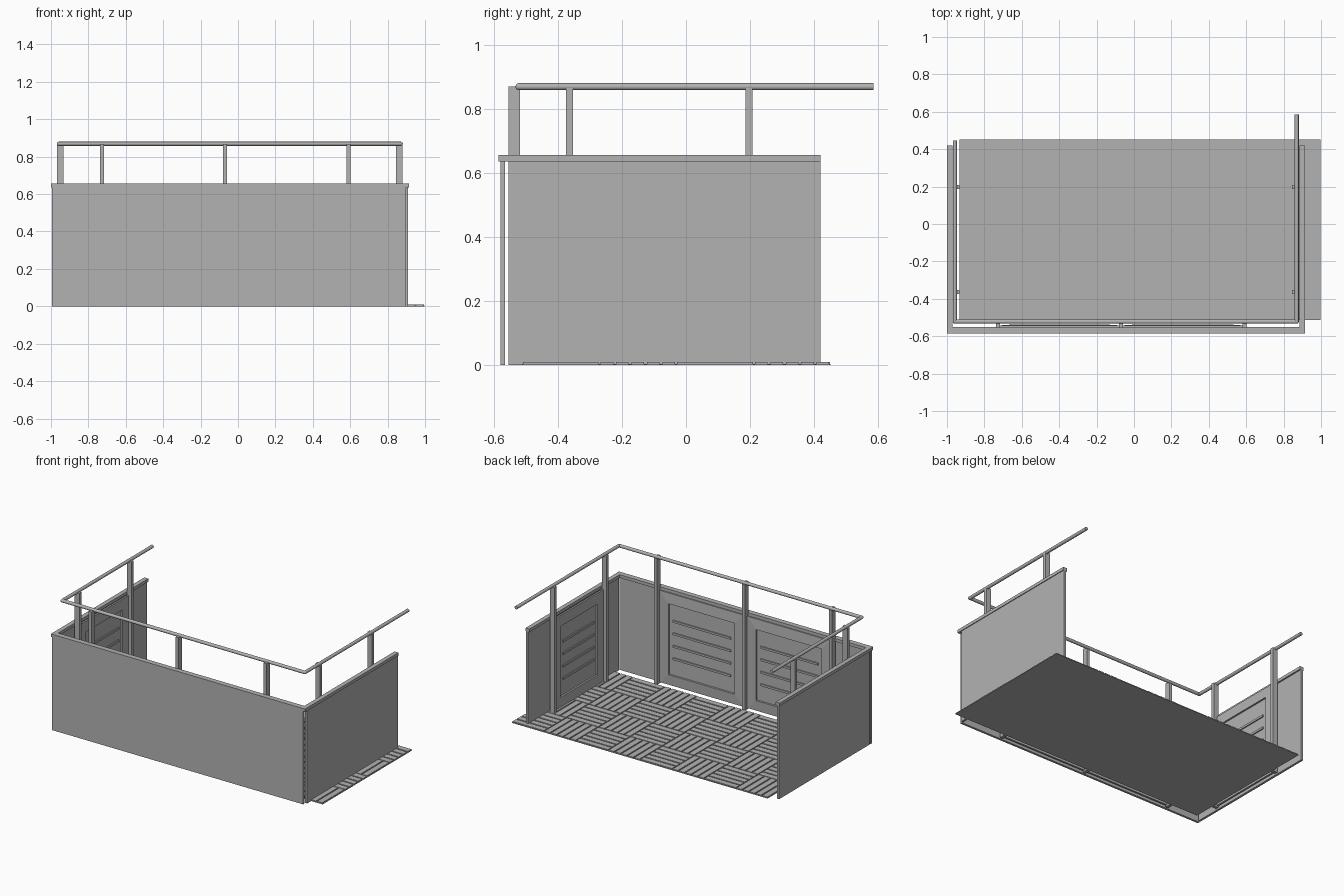
import bpy, bmesh
from mathutils import Vector, Matrix

cube = bpy.data.objects.get("Cube")
if cube:
    bpy.data.objects.remove(cube, do_unlink=True)

grey = bpy.data.materials.new("plain_grey")
grey.use_nodes = True
GREY = (0.45, 0.45, 0.45, 1)
grey.diffuse_color = GREY
grey.node_tree.nodes["Principled BSDF"].inputs["Base Color"].default_value = GREY


def finish(name, bm):
    bmesh.ops.recalc_face_normals(bm, faces=bm.faces)
    mesh = bpy.data.meshes.new(name)
    bm.to_mesh(mesh)
    bm.free()
    mesh.materials.append(grey)
    obj = bpy.data.objects.new(name, mesh)
    bpy.context.collection.objects.link(obj)
    return obj


def add_box(bm, x, y, z):
    """Box from (min, max) ranges."""
    size = Vector((x[1] - x[0], y[1] - y[0], z[1] - z[0]))
    mid = Vector((sum(x), sum(y), sum(z))) / 2
    mat = Matrix.Translation(mid) @ Matrix.Diagonal(size).to_4x4()
    return bmesh.ops.create_cube(bm, size=1, matrix=mat)["verts"]


def box(name, x, y, z):
    bm = bmesh.new()
    add_box(bm, x, y, z)
    return finish(name, bm)


# Main dimensions
LEFT, RIGHT, FRONT, BACK = -0.995, 0.91, -0.58, 0.42
WALL_TOP, CAP_TOP, RAIL_Z, RAIL_R = 0.635, 0.656, 0.869, 0.011
SKIN = 0.015

# Outer wall sheets
wall_z = (0, WALL_TOP)
box("front_wall", (LEFT, 0.897), (FRONT, FRONT + SKIN), wall_z)
box("right_wall", (LEFT, LEFT + SKIN), (-0.555, BACK), wall_z)
box("left_wall", (RIGHT - SKIN, RIGHT), (-0.555, BACK), wall_z)

# Coping around the wall tops
cap_z = (WALL_TOP, CAP_TOP)
box("front_coping", (-1.0, 0.915), (-0.586, -0.55), cap_z)
box("right_coping", (-1.0, -0.97), (-0.55, BACK), cap_z)
box("left_coping", (0.885, 0.915), (-0.55, BACK), cap_z)

# Posts
front_posts = (-0.727, -0.07, 0.591)
side_posts = (-0.364, 0.197)
post_z = (0, RAIL_Z)
for x in front_posts:
    box("front_post", (x - RAIL_R, x + RAIL_R), (-0.555, -0.518), post_z)
for y in side_posts:
    span = (y - RAIL_R, y + RAIL_R)
    box("right_post", (-0.968, -0.933), span, post_z)
    box("left_post", (0.845, 0.88), span, post_z)


# Handrail of round tubes with ball corners
def rail(name, start, end):
    a, b = Vector(start), Vector(end)
    d = b - a
    turn = d.to_track_quat("Z", "Y").to_matrix().to_4x4()
    bm = bmesh.new()
    bmesh.ops.create_cone(bm, cap_ends=True, segments=16, radius1=RAIL_R, radius2=RAIL_R,
                          depth=d.length, matrix=Matrix.Translation((a + b) / 2) @ turn)
    return finish(name, bm)


corner_r = (-0.958, -0.522, RAIL_Z)
corner_l = (0.87, -0.522, RAIL_Z)
tubes = [rail("front_handrail", corner_r, corner_l),
         rail("right_handrail", corner_r, (-0.958, 0.446, RAIL_Z)),
         rail("left_handrail", corner_l, (0.87, 0.586, RAIL_Z))]
for c in (corner_r, corner_l):
    bm = bmesh.new()
    bmesh.ops.create_uvsphere(bm, u_segments=16, v_segments=8, radius=RAIL_R,
                              matrix=Matrix.Translation(c))
    tubes.append(finish("handrail_corner", bm))
bpy.ops.object.select_all(action="DESELECT")
for t in tubes:
    t.select_set(True)
bpy.context.view_layer.objects.active = tubes[0]
bpy.ops.object.shade_smooth_by_angle()


# Infill panel: mitred raised frame, recessed field, thin horizontal strips.
# Local x runs along the wall, local +y faces the inside of the balcony.
def infill_panel(name, width, origin, angle):
    bm = bmesh.new()
    half, thick, frame = width / 2, 0.012, 0.1
    add_box(bm, (-half, half), (0, thick), (0.01, WALL_TOP))
    bm.normal_update()
    face = max(bm.faces, key=lambda f: f.normal.y)
    bmesh.ops.inset_region(bm, faces=[face], thickness=frame, depth=0.005)
    bmesh.ops.inset_region(bm, faces=[face], thickness=0.002, depth=-0.01)
    inner = half - frame - 0.002
    bottom, top = 0.11, WALL_TOP - frame
    for i in range(1, 5):
        z = bottom + (top - bottom) * i / 5
        add_box(bm, (-inner, inner), (0.002, thick + 0.003), (z - 0.007, z + 0.007))
    obj = finish(name, bm)
    obj.matrix_world = Matrix.Translation(origin) @ Matrix.Rotation(angle, 4, "Z")


QUARTER = 1.5707963
for a, b in zip(front_posts, front_posts[1:]):
    infill_panel("front_infill_panel", b - a - 2 * RAIL_R, ((a + b) / 2, -0.554, 0), 0)
mid_y = sum(side_posts) / 2
side_width = side_posts[1] - side_posts[0] - 2 * RAIL_R
infill_panel("right_infill_panel", side_width, (-0.968, mid_y, 0), -QUARTER)
infill_panel("left_infill_panel", side_width, (0.88, mid_y, 0), QUARTER)

# Deck: thin base with tiles of five slats in alternating directions
X0, Y0, TILE, SLATS, GAP = -0.932, -0.512, 0.241, 5, 0.009
NX, NY = 8, 4
box("deck_base", (X0, X0 + NX * TILE), (Y0, Y0 + NY * TILE), (0, 0.003))
bm = bmesh.new()
pitch = TILE / SLATS
for i in range(NX):
    for j in range(NY):
        x, y = X0 + i * TILE, Y0 + j * TILE
        for k in range(SLATS):
            across = (k * pitch + GAP / 2, (k + 1) * pitch - GAP / 2)
            along = (GAP / 4, TILE - GAP / 4)
            u, v = (across, along) if (i + j) % 2 else (along, across)
            add_box(bm, (x + u[0], x + u[1]), (y + v[0], y + v[1]), (0.002, 0.009))
finish("deck_slats", bm)
